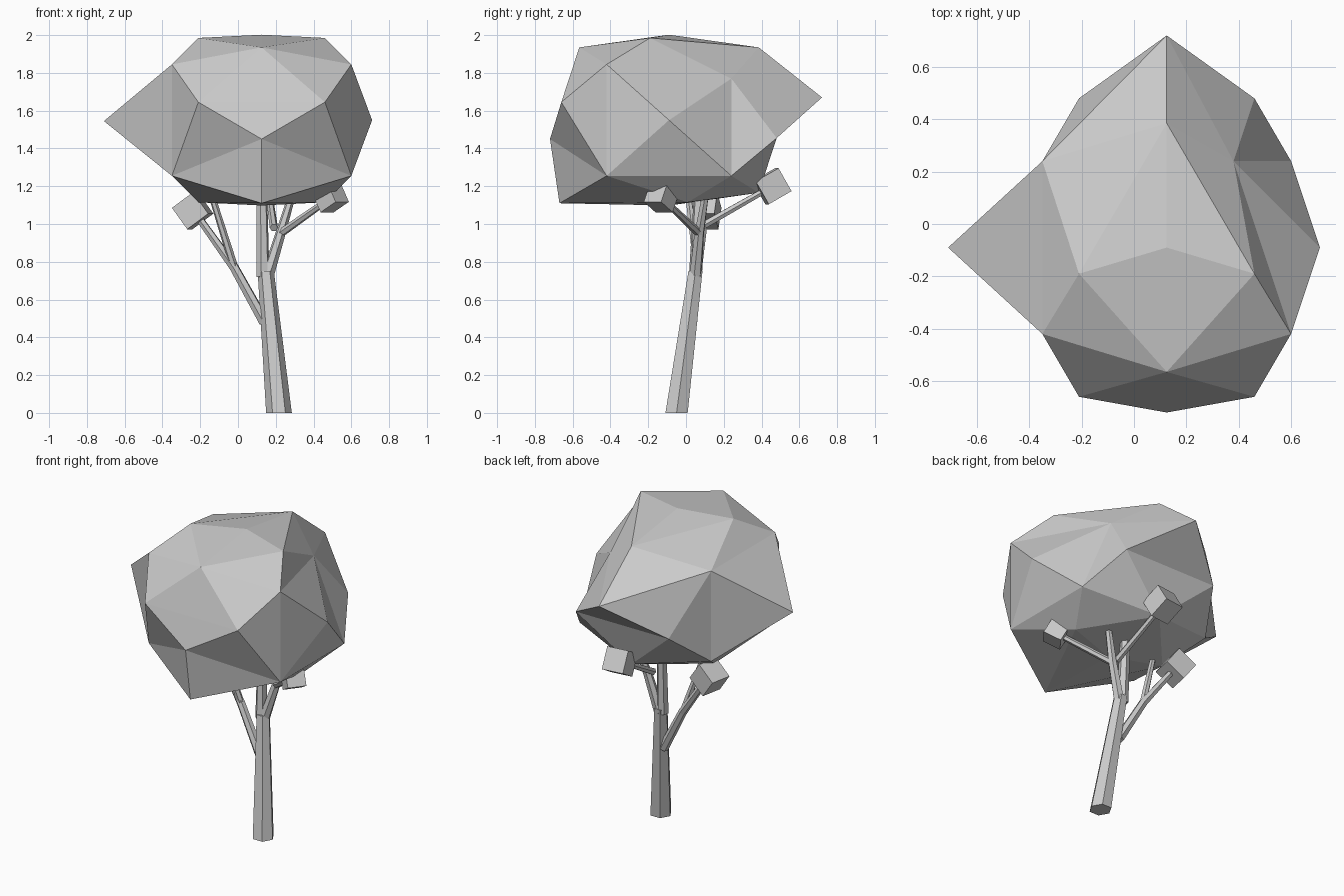
import bpy, bmesh, math
from mathutils import Vector

if "Cube" in bpy.data.objects:
    bpy.data.objects.remove(bpy.data.objects["Cube"])


def finish(name, bm):
    bmesh.ops.recalc_face_normals(bm, faces=bm.faces[:])
    me = bpy.data.meshes.new(name)
    bm.to_mesh(me)
    bm.free()
    ob = bpy.data.objects.new(name, me)
    bpy.context.collection.objects.link(ob)
    return ob


def limb(name, points, radii, level=False, sides=6):
    """Faceted tube through points; level keeps the rings horizontal."""
    pts = [Vector(p) for p in points]
    bm = bmesh.new()
    rings = []
    for i, p in enumerate(pts):
        d = pts[min(i + 1, len(pts) - 1)] - pts[max(i - 1, 0)]
        q = d.to_track_quat('Z', 'Y')
        ring = []
        for k in range(sides):
            a = math.tau * k / sides
            v = Vector((math.cos(a), math.sin(a), 0)) * radii[i]
            ring.append(bm.verts.new(p + (v if level else q @ v)))
        rings.append(ring)
    for r0, r1 in zip(rings, rings[1:]):
        for k in range(sides):
            n = (k + 1) % sides
            bm.faces.new((r0[k], r0[n], r1[n], r1[k]))
    bm.faces.new(rings[0])
    bm.faces.new(rings[-1])
    return finish(name, bm)


def leaf_block(name, center, size, direction):
    """Small cube turned along its branch."""
    bm = bmesh.new()
    bmesh.ops.create_cube(bm, size=size)
    ob = finish(name, bm)
    ob.location = center
    ob.rotation_mode = 'QUATERNION'
    ob.rotation_quaternion = Vector(direction).to_track_quat('Z', 'Y')
    return ob


# Canopy: point-symmetric faceted ball, then a few corners pulled about
C = Vector((0.125, -0.09, 1.55))
half = [(0.585, 0, 0), (0, 0.63, 0.1), (0, 0.475, 0.385), (0, -0.475, 0.385), (0, 0, 0.452)]
half += [(sx * 0.475, sy * 0.33, 0.295) for sx in (-1, 1) for sy in (-1, 1)]
half += [(sx * 0.335, -0.57, 0.095) for sx in (-1, 1)]
half += [(sx * 0.335, -0.10, 0.435) for sx in (-1, 1)]
bm = bmesh.new()
for p in half:
    for s in (1, -1):
        bm.verts.new(C + s * Vector(p))
bmesh.ops.convex_hull(bm, input=bm.verts[:])
pulls = [((-0.585, 0, 0), (-0.71, -0.09, 1.545)),
         ((0, 0.63, 0.1), (0.125, 0.72, 1.67)),
         ((0, -0.475, -0.385), (0.125, -0.67, 1.11)),
         ((0.475, 0.33, 0.295), (0.38, 0.24, 1.77))]
for src, dst in pulls:
    v = min(bm.verts, key=lambda w: (w.co - C - Vector(src)).length)
    v.co = dst
finish("canopy", bm)

# Trunk and its central continuation
limb("trunk", [(0.217, -0.05, 0), (0.147, 0.05, 0.75)], [0.068, 0.043], level=True)
limb("top_branch", [(0.132, 0.05, 0.72), (0.125, 0.075, 1.25)], [0.036, 0.028])

# Side branches
left = (-0.02, 0.06, 0.77)
right = (0.225, 0.07, 0.95)
limb("left_branch", [(0.14, 0.03, 0.48), left, (-0.22, 0.10, 1.05)], [0.03, 0.026, 0.02])
limb("left_twig", [left, (-0.17, 0.0, 1.25)], [0.022, 0.016])
limb("right_branch", [(0.155, 0.05, 0.72), right, (0.30, 0.11, 1.2)], [0.034, 0.027, 0.018])
limb("right_twig", [right, (0.48, -0.12, 1.13)], [0.022, 0.017])
limb("back_twig", [(0.19, 0.07, 0.98), (0.16, 0.44, 1.19)], [0.022, 0.017])

# Small leaf blocks at the branch ends
leaf_block("left_leaves", (-0.24, 0.10, 1.07), 0.14, (-0.20, 0.04, 0.28))
leaf_block("right_leaves", (0.49, -0.13, 1.14), 0.115, (0.26, -0.2, 0.18))
leaf_block("back_leaves", (0.16, 0.455, 1.2), 0.14, (-0.05, 0.38, 0.22))
